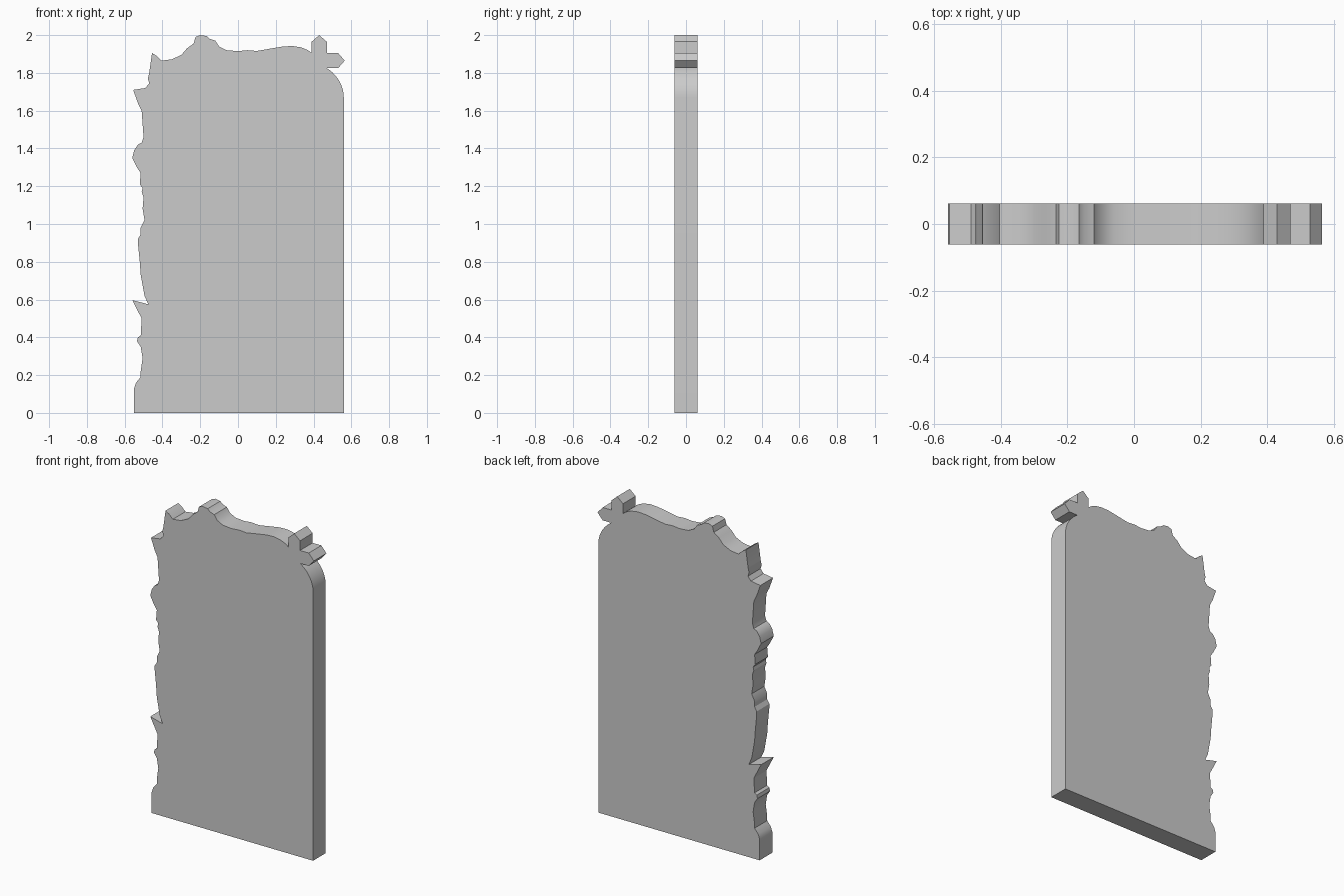
import bpy, bmesh, math

if "Cube" in bpy.data.objects:
    bpy.data.objects.remove(bpy.data.objects["Cube"])

HALF_DEPTH = 0.062

stone = bpy.data.materials.new("plain grey")
stone.diffuse_color = (0.6, 0.6, 0.6, 1)
stone.use_nodes = True
stone.node_tree.nodes["Principled BSDF"].inputs["Base Color"].default_value = stone.diffuse_color

# Ragged left edge, bottom to top (x, z)
left_edge = [
    (-.55, 0), (-.55, .13), (-.54, .16), (-.515, .19), (-.515, .22), (-.505, .29),
    (-.515, .35), (-.535, .38), (-.53, .40), (-.515, .41), (-.51, .50),
    (-.56, .597), (-.475, .575), (-.495, .62), (-.515, .73), (-.52, .80),
    (-.53, .90), (-.53, .92), (-.515, .945), (-.515, .98), (-.495, 1.02),
    (-.505, 1.08), (-.50, 1.14), (-.51, 1.17), (-.505, 1.19), (-.52, 1.21),
    (-.515, 1.27), (-.535, 1.30), (-.56, 1.35), (-.55, 1.39), (-.53, 1.42),
    (-.51, 1.43), (-.50, 1.46), (-.505, 1.53), (-.51, 1.60), (-.53, 1.64),
    (-.555, 1.71), (-.49, 1.72), (-.47, 1.745), (-.477, 1.77), (-.47, 1.80),
]
# Wavy top edge, left to right
top_edge = [
    (-.455, 1.905), (-.43, 1.89), (-.405, 1.865), (-.35, 1.872), (-.30, 1.895),
    (-.27, 1.93), (-.235, 1.955), (-.225, 1.99), (-.20, 2.0), (-.165, 1.995),
    (-.15, 1.98), (-.12, 1.97), (-.10, 1.94), (-.06, 1.92), (0, 1.915),
    (.05, 1.92), (.10, 1.916), (.18, 1.93), (.24, 1.94), (.29, 1.942),
    (.335, 1.935), (.37, 1.92),
]


def petal(turn):
    """One pointed petal of the corner flower, turned clockwise."""
    c, s = math.cos(turn), math.sin(turn)
    points = [(-.04, .04), (-.04, .10), (0, .135), (.04, .10)]
    return [(.43 + x * c + z * s, 1.865 - x * s + z * c) for x, z in points]


# Corner flower: an upward petal and a sideways petal
flower = petal(0) + petal(math.pi / 2) + [(.47, 1.825)]

# Rounded right shoulder running into the straight right side
shoulder = [(.34 + .22 * math.cos(a), 1.67 + .193 * math.sin(a))
            for a in [math.radians(50 - 50 * i / 8) for i in range(9)]]
outline = left_edge + top_edge + flower + shoulder + [(.56, 0)]

# Extrude the outline into the slab
bm = bmesh.new()
face = bm.faces.new([bm.verts.new((x, -HALF_DEPTH, z)) for x, z in outline])
solid = bmesh.ops.extrude_face_region(bm, geom=[face], use_keep_orig=True)
moved = [v for v in solid["geom"] if isinstance(v, bmesh.types.BMVert)]
bmesh.ops.translate(bm, vec=(0, 2 * HALF_DEPTH, 0), verts=moved)
bmesh.ops.recalc_face_normals(bm, faces=bm.faces)
mesh = bpy.data.meshes.new("ornate_slab")
bm.to_mesh(mesh)
bm.free()
mesh.materials.append(stone)
slab = bpy.data.objects.new("ornate_slab", mesh)
bpy.context.collection.objects.link(slab)

# Smooth the gentle curves, keep corners sharp
bpy.context.view_layer.objects.active = slab
slab.select_set(True)
bpy.ops.object.shade_smooth_by_angle(angle=math.radians(30))
